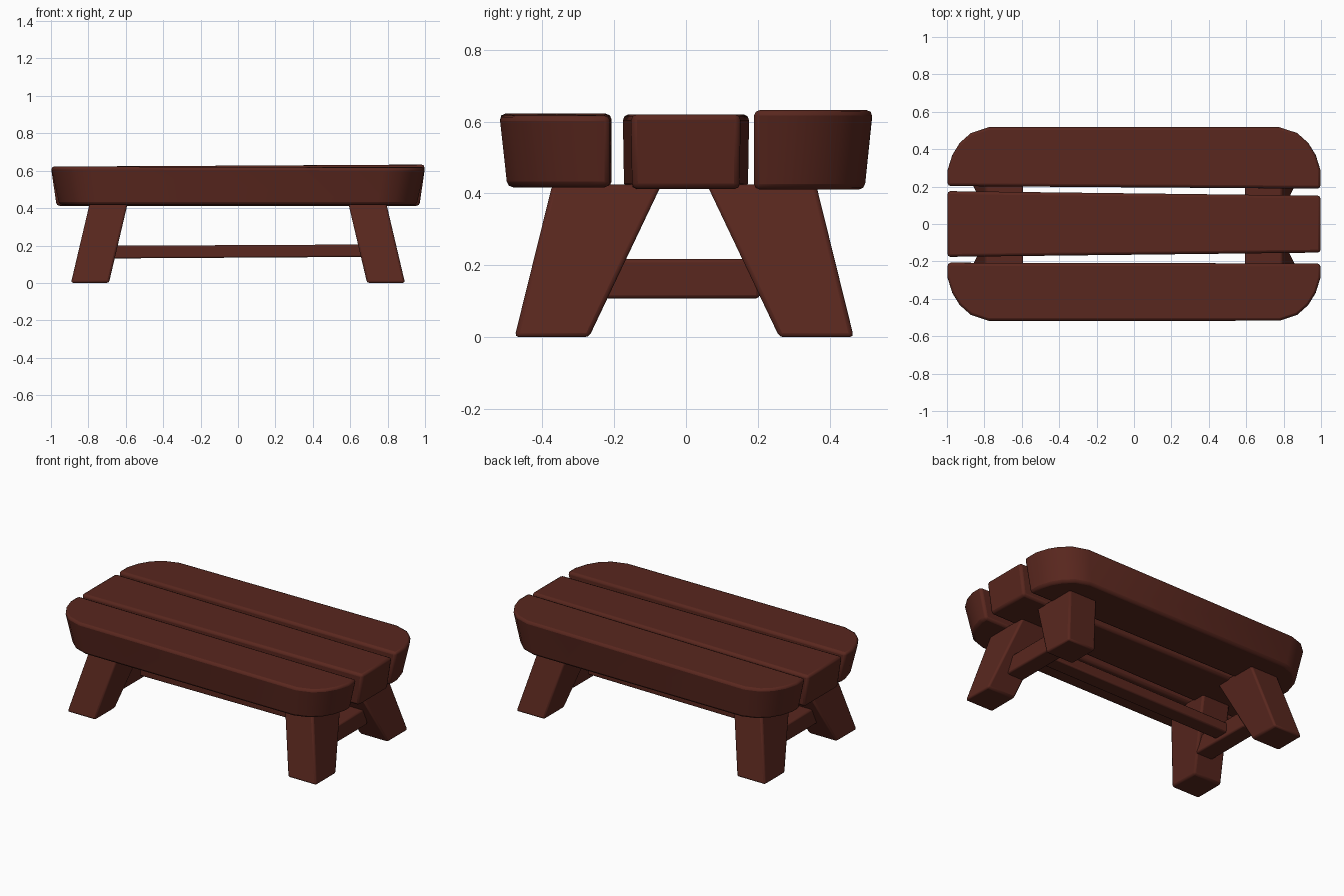
import bpy, bmesh

if "Cube" in bpy.data.objects:
    bpy.data.objects.remove(bpy.data.objects["Cube"])

wood = bpy.data.materials.new("dark_red_wood")
wood.diffuse_color = (0.1, 0.02, 0.013, 1)
wood.use_nodes = True
wood.node_tree.nodes["Principled BSDF"].inputs["Base Color"].default_value = wood.diffuse_color


def loft(name, bottom, top, bevel):
    """Solid between two matching outlines, with softened rims."""
    bm = bmesh.new()
    lo = [bm.verts.new(p) for p in bottom]
    hi = [bm.verts.new(p) for p in top]
    n = len(lo)
    bm.faces.new(lo[::-1])
    bm.faces.new(hi)
    for i in range(n):
        j = (i + 1) % n
        bm.faces.new((lo[i], lo[j], hi[j], hi[i]))
    bmesh.ops.recalc_face_normals(bm, faces=bm.faces)
    me = bpy.data.meshes.new(name)
    bm.to_mesh(me)
    bm.free()
    ob = bpy.data.objects.new(name, me)
    bpy.context.collection.objects.link(ob)
    me.materials.append(wood)
    m = ob.modifiers.new("soft_edges", 'BEVEL')
    m.width = bevel
    m.segments = 2
    m.limit_method = 'ANGLE'
    m.angle_limit = 0.7
    bpy.ops.object.select_all(action='DESELECT')
    ob.select_set(True)
    bpy.context.view_layer.objects.active = ob
    bpy.ops.object.shade_smooth_by_angle(angle=0.6)
    return ob


def rect(x0, x1, y0, y1, z):
    return [(x0, y0, z), (x1, y0, z), (x1, y1, z), (x0, y1, z)]


# outer planks: straight inner edge, rounded outer corners, narrower below
corner = [(1.0, 0.29), (0.975, 0.37), (0.935, 0.435), (0.875, 0.488), (0.78, 0.519)]


def outer_plank(name, side, inner_l, inner_r, z0, z1_l, z1_r):
    outline = [(-1.0, inner_l), (1.0, inner_r)] + corner + [(-x, y) for x, y in corner[::-1]]
    top = [(x, side * y, z1_l if x < 0 else z1_r) for x, y in outline]
    bottom = [(x * 0.955, side * (y if y < 0.25 else y - 0.022), z0) for x, y in outline]
    loft(name, bottom, top, 0.016)


outer_plank("front_plank", -1, 0.207, 0.211, 0.417, 0.622, 0.617)
outer_plank("back_plank", 1, 0.203, 0.189, 0.411, 0.622, 0.632)

# middle plank, slightly narrower at the right end
mid_top = [(-1.0, -0.176, 0.62), (1.0, -0.153, 0.62), (1.0, 0.152, 0.62), (-1.0, 0.176, 0.62)]
mid_low = [(x * 0.97, y * 0.98, 0.412) for x, y, z in mid_top]
loft("middle_plank", mid_low, mid_top, 0.016)

# four splayed legs
for sx, xn in ((-1, "left"), (1, "right")):
    for sy, yn in ((-1, "front"), (1, "back")):
        d = 0.0 if sy < 0 else -0.01
        low = [(sx * x, sy * (y + d), 0.0) for x, y, _ in rect(0.69, 0.893, 0.27, 0.477, 0)]
        high = [(sx * x, sy * (y + d), 0.425) for x, y, _ in rect(0.59, 0.793, 0.068, 0.372, 0)]
        loft(f"{yn}_{xn}_leg", low, high, 0.012)

    # cross bar between the legs of one end
    a, b = sorted((sx * 0.665, sx * 0.785))
    loft(f"{xn}_cross_bar", rect(a, b, -0.235, 0.205, 0.108),
         rect(a, b, -0.21, 0.205, 0.218), 0.01)

# long bar joining the two cross bars
bar_low = [(x, y, 0.135 + 0.006 * x) for x, y, _ in rect(-0.7, 0.7, -0.05, 0.05, 0)]
bar_top = [(x, y, 0.202 + 0.005 * x) for x, y, _ in rect(-0.7, 0.7, -0.05, 0.05, 0)]
loft("long_bar", bar_low, bar_top, 0.008)
